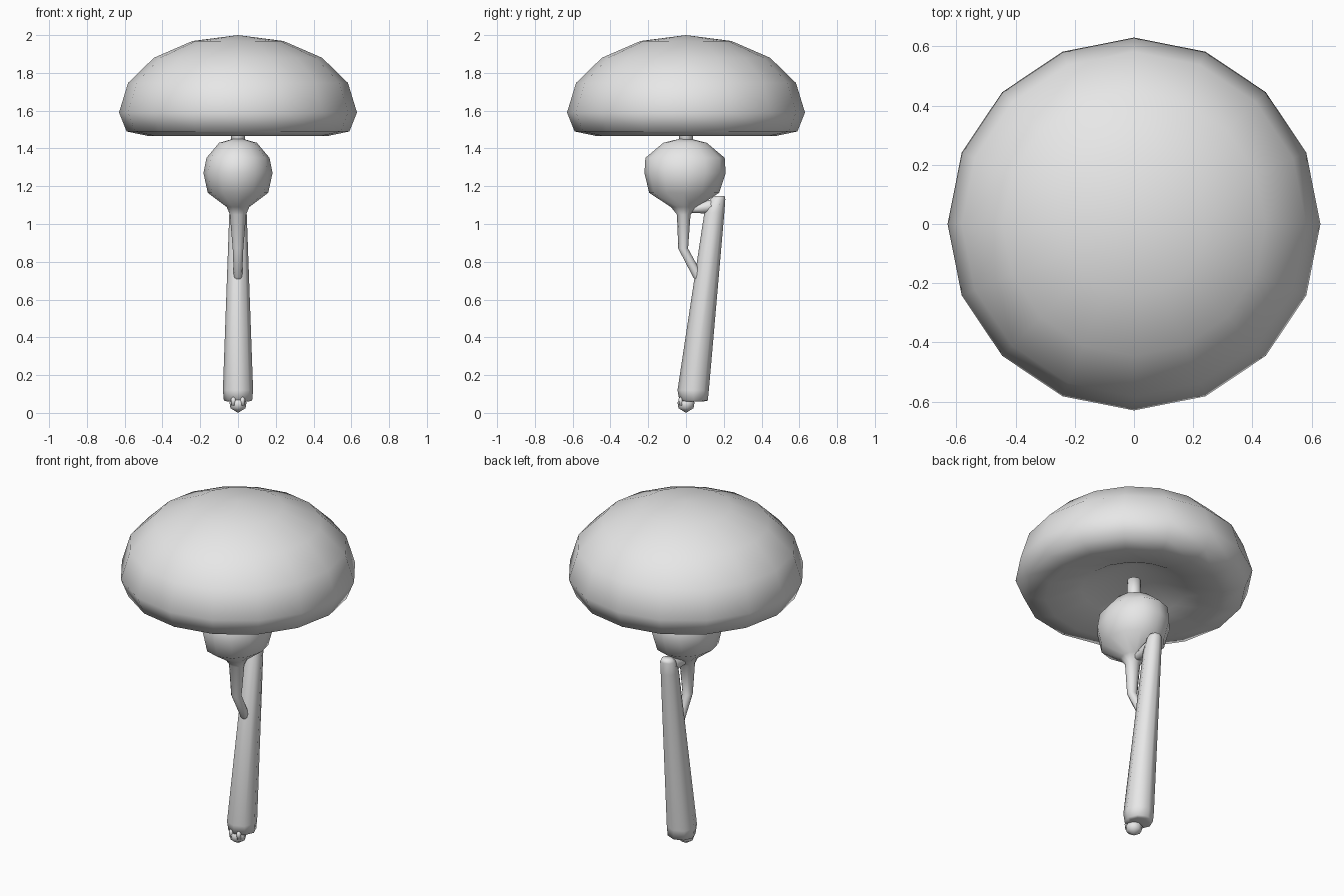
import bpy
import bmesh
from math import sin, cos, pi, radians

cube = bpy.data.objects.get("Cube")
if cube:
    bpy.data.objects.remove(cube, do_unlink=True)

# One plain grey for every part
grey = bpy.data.materials.new("light grey")
grey.use_nodes = True
grey.diffuse_color = (0.8, 0.8, 0.8, 1)
grey.node_tree.nodes["Principled BSDF"].inputs["Base Color"].default_value = (0.8, 0.8, 0.8, 1)


def loft(name, rings, sides, tilt=0):
    """Join elliptical rings (y, z, x radius, y radius), tilted about x, into a smooth closed skin."""
    bm = bmesh.new()
    loops = []
    for y, z, rx, ry in rings:
        loop = []
        for i in range(sides):
            a = 2 * pi * i / sides
            depth = ry * sin(a)
            loop.append(bm.verts.new((rx * cos(a), y + depth * cos(tilt), z + depth * sin(tilt))))
        loops.append(loop)
    for low, high in zip(loops, loops[1:]):
        for i in range(sides):
            j = (i + 1) % sides
            bm.faces.new((low[i], low[j], high[j], high[i]))
    bm.faces.new(loops[0][::-1])
    bm.faces.new(loops[-1])
    bmesh.ops.remove_doubles(bm, verts=bm.verts, dist=0.0005)
    bmesh.ops.recalc_face_normals(bm, faces=bm.faces)
    for face in bm.faces:
        face.smooth = True
    mesh = bpy.data.meshes.new(name)
    bm.to_mesh(mesh)
    bm.free()
    mesh.materials.append(grey)
    obj = bpy.data.objects.new(name, mesh)
    bpy.context.collection.objects.link(obj)
    return obj


# Domed canopy: upper half of a squashed ball, rolled rim and hollow underside
dome = [(0.63 * sin(i * pi / 8), 1.59 + 0.41 * cos(i * pi / 8)) for i in range(5)]
underside = [(0.59, 1.49), (0.47, 1.465), (0.28, 1.51), (0, 1.66)]
loft("canopy", [(0, z, r, r) for r, z in dome + underside], 16)

# Short rod between the ball and the canopy
loft("top_rod", [(0, 1.40, 0.038, 0.038), (0, 1.56, 0.038, 0.038)], 8)

# Ball narrowing into a bent stem that joins the pole
loft("ball_and_stem", [
    (-0.005, 1.458, 0, 0),
    (-0.005, 1.43, 0.1, 0.115),
    (-0.005, 1.35, 0.167, 0.21),
    (-0.005, 1.27, 0.183, 0.215),
    (-0.01, 1.165, 0.16, 0.185),
    (-0.01, 1.09, 0.06, 0.07),
    (-0.012, 1.05, 0.043, 0.036),
    (-0.015, 0.87, 0.028, 0.026),
    (0.065, 0.72, 0.022, 0.028),
    (0.085, 0.68, 0.015, 0.02),
], 12)

# Tapered leaning pole
loft("pole", [
    (0.04, 0.06, 0.055, 0.05),
    (0.04, 0.065, 0.075, 0.075),
    (0.038, 0.12, 0.08, 0.083),
    (0.15, 1.06, 0.046, 0.053),
    (0.168, 1.13, 0.042, 0.04),
    (0.175, 1.147, 0.03, 0.03),
], 8)

# Side arm from the pole top to the neck
loft("side_arm", [
    (0.18, 1.105, 0.038, 0.038),
    (0.11, 1.09, 0.034, 0.034),
    (0.04, 1.08, 0.028, 0.022),
    (-0.01, 1.08, 0.02, 0.02),
], 8, tilt=radians(90))

# Small pointed foot knob with little claws around its top
loft("foot_knob", [
    (0, 0, 0, 0),
    (0, 0.025, 0.04, 0.04),
    (0, 0.055, 0.045, 0.045),
    (0, 0.08, 0.025, 0.025),
    (0, 0.088, 0, 0),
], 8)
for side, label in ((1, "left"), (-1, "right")):
    claw = loft(label + "_foot_claw", [
        (-0.025, 0.04, 0.012, 0.012),
        (-0.028, 0.075, 0.014, 0.014),
        (-0.025, 0.088, 0, 0),
    ], 6)
    claw.location.x = side * 0.024
